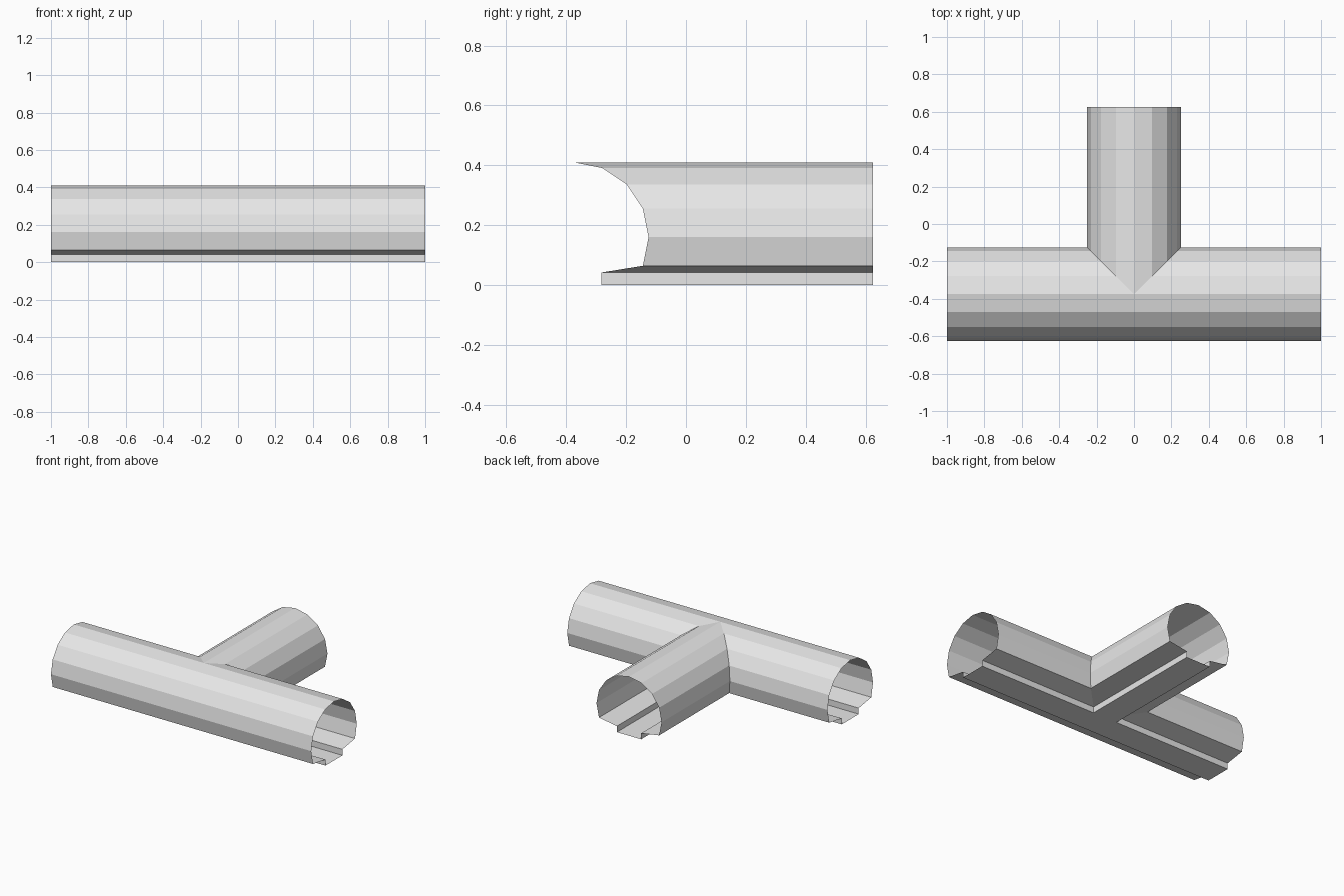
import bpy, bmesh, math

cube = bpy.data.objects.get("Cube")
if cube:
    bpy.data.objects.remove(cube, do_unlink=True)

# Shared dimensions of the T-shaped pipe
RADIUS, AXIS_Y, AXIS_Z = 0.25, -0.375, 0.16
END_X, END_Y = 1.0, 0.625
SLOT, LEDGE_Z = 0.093, 0.042

grey = bpy.data.materials.new("light_grey")
grey.use_nodes = True
colour = (0.8, 0.8, 0.8, 1)
grey.diffuse_color = colour
grey.node_tree.nodes["Principled BSDF"].inputs["Base Color"].default_value = colour

# Half profile: sixteen-sided arc, sloping ledge, then the channel wall
profile = []
for i in range(6):
    a = math.radians(90 - 22.5 * i)
    t = 0 if i == 0 else RADIUS * math.cos(a)
    profile.append((t, AXIS_Z + RADIUS * math.sin(a)))
profile += [(SLOT, LEDGE_Z), (SLOT, 0)]

bm = bmesh.new()


def face(points):
    bm.faces.new([bm.verts.new(p) for p in points])


def strip(start, end):
    """Skin the profile between two functions giving its end positions."""
    for (t1, z1), (t2, z2) in zip(profile, profile[1:]):
        corners = [(*start(t1), z1), (*end(t1), z1), (*end(t2), z2), (*start(t2), z2)]
        face(corners)


# Front of the main pipe, its mitred back, and the side of the branch
strip(lambda t: (0, AXIS_Y - t), lambda t: (END_X, AXIS_Y - t))
strip(lambda t: (t, AXIS_Y + t), lambda t: (END_X, AXIS_Y + t))
strip(lambda t: (t, AXIS_Y + t), lambda t: (t, END_Y))

# Channel floor
face([(0, AXIS_Y - SLOT, 0), (END_X, AXIS_Y - SLOT, 0), (END_X, AXIS_Y + SLOT, 0),
      (SLOT, AXIS_Y + SLOT, 0), (SLOT, END_Y, 0), (0, END_Y, 0)])

# Weld and turn all faces outwards
bmesh.ops.remove_doubles(bm, verts=bm.verts, dist=0.0005)
bmesh.ops.recalc_face_normals(bm, faces=bm.faces)
floor = min(bm.faces, key=lambda f: f.calc_center_median().z)
if floor.normal.z > 0:
    bmesh.ops.reverse_faces(bm, faces=bm.faces)

mesh = bpy.data.meshes.new("pipe_tee")
bm.to_mesh(mesh)
bm.free()
mesh.materials.append(grey)
pipe = bpy.data.objects.new("pipe_tee", mesh)
bpy.context.collection.objects.link(pipe)

# Other half
mirror = pipe.modifiers.new("mirror", 'MIRROR')
mirror.use_axis[0] = True
mirror.use_clip = True
